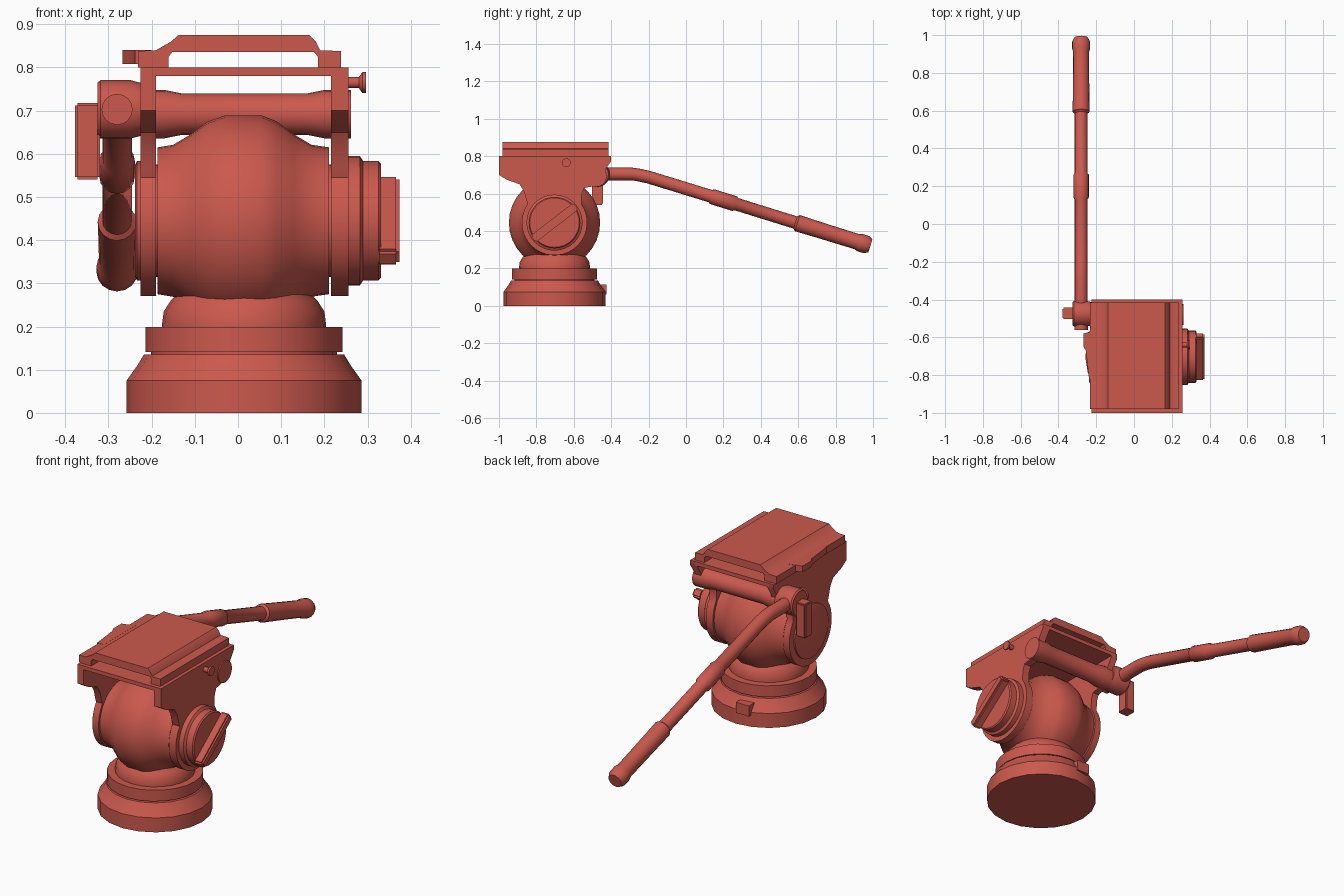
import bpy, bmesh
from math import sin, cos, pi, radians
from mathutils import Vector

if "Cube" in bpy.data.objects:
    bpy.data.objects.remove(bpy.data.objects["Cube"])

red = bpy.data.materials.new("matte red")
red.use_nodes = True
RED = (0.6, 0.1, 0.075, 1)
red.diffuse_color = RED
red.node_tree.nodes["Principled BSDF"].inputs["Base Color"].default_value = RED

X, Y, Z = Vector((1, 0, 0)), Vector((0, 1, 0)), Vector((0, 0, 1))
CX, CY, CZ = 0.014, -0.703, 0.445      # pedestal axis and tilt axis


def finish(name, bm, angle=35):
    bmesh.ops.recalc_face_normals(bm, faces=bm.faces)
    mesh = bpy.data.meshes.new(name)
    bm.to_mesh(mesh)
    bm.free()
    mesh.materials.append(red)
    ob = bpy.data.objects.new(name, mesh)
    bpy.context.collection.objects.link(ob)
    bpy.ops.object.select_all(action='DESELECT')
    ob.select_set(True)
    bpy.context.view_layer.objects.active = ob
    bpy.ops.object.shade_smooth_by_angle(angle=radians(angle))
    return ob


def lathe(name, origin, axis, profile, sides=24):
    """Revolve (distance along axis, radius) pairs and cap both ends."""
    bm = bmesh.new()
    q = axis.to_track_quat('Z', 'Y')
    rings = []
    for h, r in profile:
        rings.append([bm.verts.new(Vector(origin) + q @ Vector(
            (r * cos(2 * pi * i / sides), r * sin(2 * pi * i / sides), h))) for i in range(sides)])
    for a, b in zip(rings, rings[1:]):
        for i in range(sides):
            j = (i + 1) % sides
            bm.faces.new((a[i], a[j], b[j], b[i]))
    bm.faces.new(rings[0])
    bm.faces.new(rings[-1])
    return finish(name, bm)


def prism(name, outline, place, lo, hi, bevel=0):
    """Extrude a flat outline; place(u, v, depth) gives the position."""
    bm = bmesh.new()
    face = bm.faces.new([bm.verts.new(place(u, v, lo)) for u, v in outline])
    new = bmesh.ops.extrude_face_region(bm, geom=[face])["geom"]
    shift = Vector(place(0, 0, hi)) - Vector(place(0, 0, lo))
    bmesh.ops.translate(bm, vec=shift, verts=[v for v in new if isinstance(v, bmesh.types.BMVert)])
    if bevel:
        bmesh.ops.bevel(bm, geom=bm.edges[:], offset=bevel, segments=2, affect='EDGES')
    return finish(name, bm)


def along_x(u, v, d):
    return (d, u, v)


def along_y(u, v, d):
    return (u, d, v)


def along_z(u, v, d):
    return (u, v, d)


def rect(u0, u1, v0, v1):
    return [(u0, v0), (u1, v0), (u1, v1), (u0, v1)]


# Pedestal
lathe("base", (CX, CY, 0), Z, [(0, .272), (.075, .272), (.11, .247), (.135, .232), (.135, .215), (.145, .215)], 20)
lathe("pan_ring", (CX, CY, 0), Z, [(.141, .228), (.199, .228)])
lathe("neck", (CX, CY, 0), Z, [(.19, .19), (.205, .19), (.235, .186), (.26, .17), (.285, .145), (.32, .135)])
prism("base_tab", rect(-.065, .01, .06, .115), along_y, -.48, -.425)

# Fluid body around the tilt axis
lathe("body", (0, CY, CZ), X, [
    (-.21, .13), (-.186, .13), (-.186, .17), (-.15, .176), (-.11, .2), (-.07, .23), (-.03, .244),
    (.055, .244), (.09, .23), (.13, .2), (.17, .176), (.211, .17), (.211, .13), (.23, .13)], 32)

# Side plates with a round lower end and wide top wings
arc = [(CY + .175 * cos(radians(a)), CZ + .175 * sin(radians(a))) for a in range(145, 396, 10)]
plate = ([(-1, .8), (-1, .7), (-.96, .675), (-.89, .65), (-.865, .61), (-.855, .57)] + arc +
         [(-.557, .6), (-.545, .63), (-.49, .64), (-.435, .67), (-.43, .73), (-.4, .775), (-.4, .8)])
for name, lo, hi in (("right_plate", -.226, -.19), ("left_plate", .215, .256)):
    prism(name, plate, along_x, lo, hi)

# Camera platform
prism("shelf", rect(-.2, .225, .78, .8), along_y, -1, -.4)
prism("quick_release_plate", [
    (-.232, .8), (-.232, .838), (-.19, .84), (-.155, .86), (-.138, .875), (.165, .875),
    (.18, .86), (.19, .84), (.238, .838), (.238, .8), (.185, .8), (.185, .825), (.176, .836),
    (-.152, .836), (-.161, .825), (-.161, .8)], along_y, -.98, -.415)
prism("latch", [(-.2, -.82), (-.238, -.82), (-.255, -.67), (-.267, -.65), (-.267, -.58), (-.2, -.56)],
      along_z, .808, .84)
lathe("lock_pin", (0, -.64, .765), X, [(.25, .013), (.28, .013), (.288, .024), (.297, .024)], 12)

# Cross bar behind the body
lathe("cross_bar", (0, -.48, .692), X, [(-.226, .056), (-.17, .056), (-.13, .048),
                                        (.16, .048), (.2, .056), (.262, .056)], 20)

# Tilt knob with a diagonal grip
lathe("tilt_knob", (0, CY, CZ), X, [(.25, .15), (.282, .15), (.29, .138), (.325, .138), (.331, .132)], 32)
d = Vector((.79, .61))
n = Vector((-.61, .79))
grip = [Vector((CY, CZ)) + d * a + n * b for a, b in
        ((-.145, -.023), (.145, -.023), (.145, .023), (-.145, .023))]
prism("tilt_knob_grip", grip, along_x, .32, .374, .008)
lathe("side_cap", (0, CY, CZ), X, [(-.238, .13), (-.234, .138), (-.22, .138)], 32)

# Handle clamp and its lever
lathe("handle_clamp", (0, -.475, .703), X, [(-.325, .062), (-.318, .068), (-.25, .068), (-.22, .06)], 20)
prism("clamp_lever", rect(-.503, -.443, .54, .718), along_x, -.378, -.32, .006)

# Pan handle: a bent tube with a sleeve and a thicker grip
def slope(y):
    return (-.28, y, .705 - .311 * (y + .25))


path = [((-.28, -.56, .703), .036), ((-.28, -.4, .705), .034), ((-.28, -.29, .705), .034),
        ((-.28, -.25, .699), .034), ((-.28, -.2, .688), .034)]
path += [(slope(y), r) for y, r in (
    (.13, .034), (.14, .041), (.26, .041), (.27, .034), (.585, .034), (.595, .045), (.75, .043),
    (.91, .042), (.93, .048), (.965, .048), (.986, .036))]
bm = bmesh.new()
rings = []
SIDES = 16
for k, (p, r) in enumerate(path):
    before, after = path[max(k - 1, 0)][0], path[min(k + 1, len(path) - 1)][0]
    t = (Vector(after) - Vector(before)).normalized()
    up = X.cross(t)
    rings.append([bm.verts.new(Vector(p) + r * (cos(2 * pi * i / SIDES) * X + sin(2 * pi * i / SIDES) * up))
                  for i in range(SIDES)])
for a, b in zip(rings, rings[1:]):
    for i in range(SIDES):
        j = (i + 1) % SIDES
        bm.faces.new((a[i], a[j], b[j], b[i]))
bm.faces.new(rings[0])
bm.faces.new(rings[-1])
finish("pan_handle", bm)
